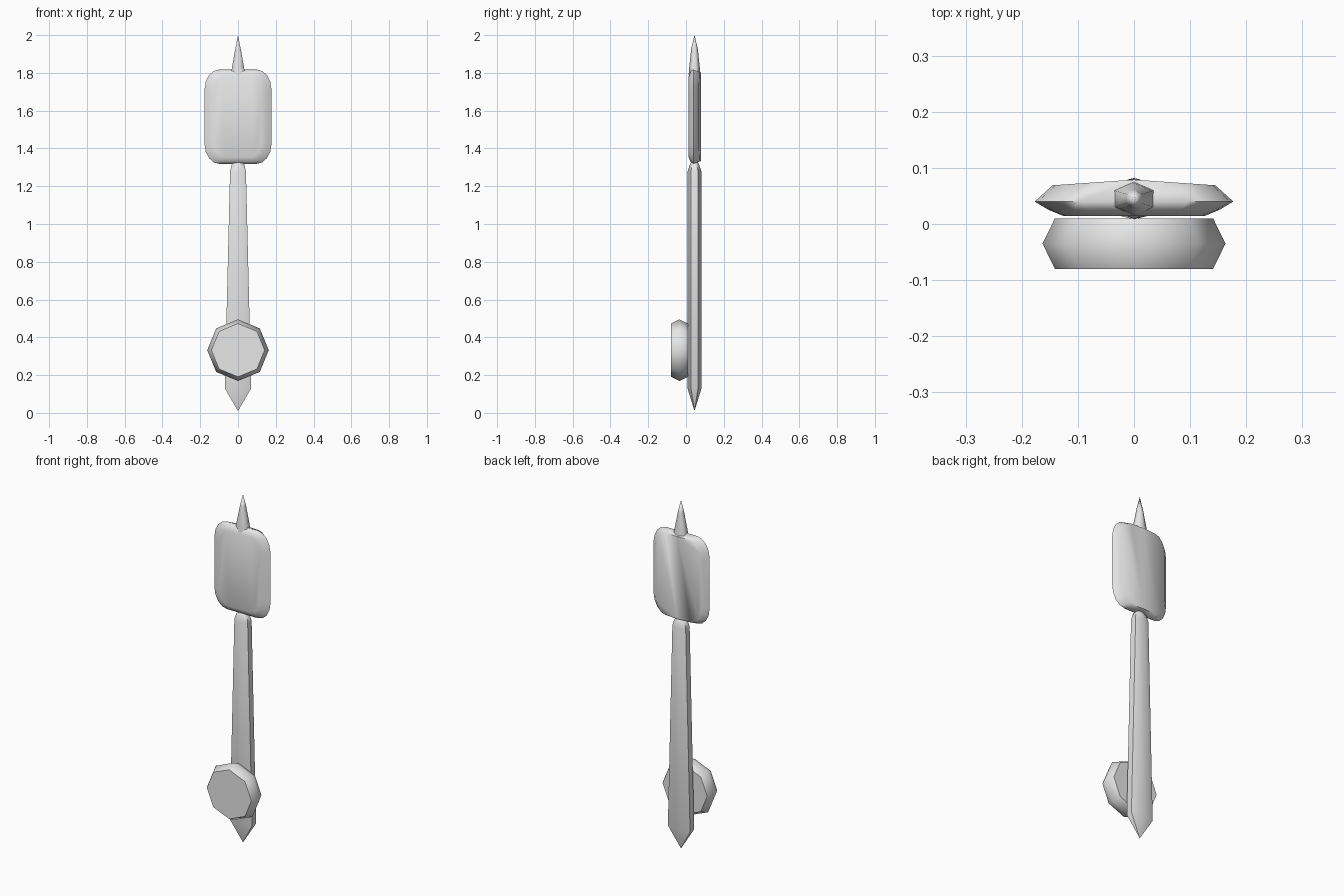
import bpy
import bmesh
from math import sin, cos, pi, radians

cube = bpy.data.objects.get("Cube")
if cube:
    bpy.data.objects.remove(cube, do_unlink=True)

GREY = (0.8, 0.8, 0.8, 1.0)
grey = bpy.data.materials.new("light grey")
grey.use_nodes = True
grey.diffuse_color = GREY
grey.node_tree.nodes["Principled BSDF"].inputs["Base Color"].default_value = GREY


def loft(name, rings, angle):
    """Bridge equal closed rings, capping each end in two halves; a one-point ring is a tip."""
    bm = bmesh.new()
    loops = [[bm.verts.new(p) for p in ring] for ring in rings]
    for a, b in zip(loops, loops[1:]):
        n = max(len(a), len(b))
        for i in range(n):
            j = (i + 1) % n
            quad = [a[i % len(a)], a[j % len(a)], b[j % len(b)], b[i % len(b)]]
            bm.faces.new(list(dict.fromkeys(quad)))
    for loop in (loops[0], loops[-1]):
        half = len(loop) // 2
        if half:
            bm.faces.new(loop[:half + 1])
            bm.faces.new(loop[half:] + loop[:1])
    bmesh.ops.recalc_face_normals(bm, faces=bm.faces)
    mesh = bpy.data.meshes.new(name)
    bm.to_mesh(mesh)
    bm.free()
    obj = bpy.data.objects.new(name, mesh)
    bpy.context.collection.objects.link(obj)
    mesh.materials.append(grey)
    bpy.ops.object.select_all(action='DESELECT')
    obj.select_set(True)
    bpy.context.view_layer.objects.active = obj
    bpy.ops.object.shade_smooth_by_angle(angle=radians(angle))
    return obj


AXIS_Y = 0.045


def hexagon(z, half_x, half_y):
    """Six-sided section with its points facing front and back."""
    if half_x == 0:
        return [(0, AXIS_Y, z)]
    return [(half_x * sin(i * pi / 3) / sin(pi / 3),
             AXIS_Y + half_y * cos(i * pi / 3), z) for i in range(6)]


def octagon(radius, y):
    return [(radius * sin(i * pi / 4), y, 0.332 + radius * cos(i * pi / 4))
            for i in range(8)]


def rounded_panel(half_x, half_z, y, crown=0.0):
    """Rounded rectangle starting at top centre, optionally ridged along x = 0."""
    rx, rz = half_x * 0.45, half_z * 0.42
    corner = [(half_x - rx + rx * sin(t * pi / 8), half_z - rz + rz * cos(t * pi / 8))
              for t in range(5)]
    right = corner + [(x, -z) for x, z in reversed(corner)]
    outline = [(0, half_z)] + right + [(0, -half_z)] + [(-x, z) for x, z in reversed(right)]
    return [(x, y + crown * (1 - abs(x) / half_x), 1.568 + z) for x, z in outline]


# Tapered shaft with a pointed foot
loft("shaft", [hexagon(*s) for s in (
    (0.01, 0, 0), (0.13, 0.07, 0.037), (1.28, 0.042, 0.036), (1.315, 0.033, 0.024),
    (1.335, 0.012, 0.012))], 65)

# Rounded flat head
loft("head_panel", [
    rounded_panel(0.125, 0.215, 0.014),
    rounded_panel(0.152, 0.24, 0.025),
    rounded_panel(0.177, 0.25, 0.040),
    rounded_panel(0.145, 0.235, 0.069, 0.010)], 65)

# Spike on top of the head
loft("top_spike", [hexagon(*s) for s in (
    (1.79, 0.037, 0.031), (1.83, 0.032, 0.028), (1.93, 0.014, 0.017), (2.0, 0, 0))], 65)

# Eight-sided knob on the front of the shaft
loft("knob", [octagon(0.141, -0.08), octagon(0.163, -0.035), octagon(0.141, 0.01)], 58)
